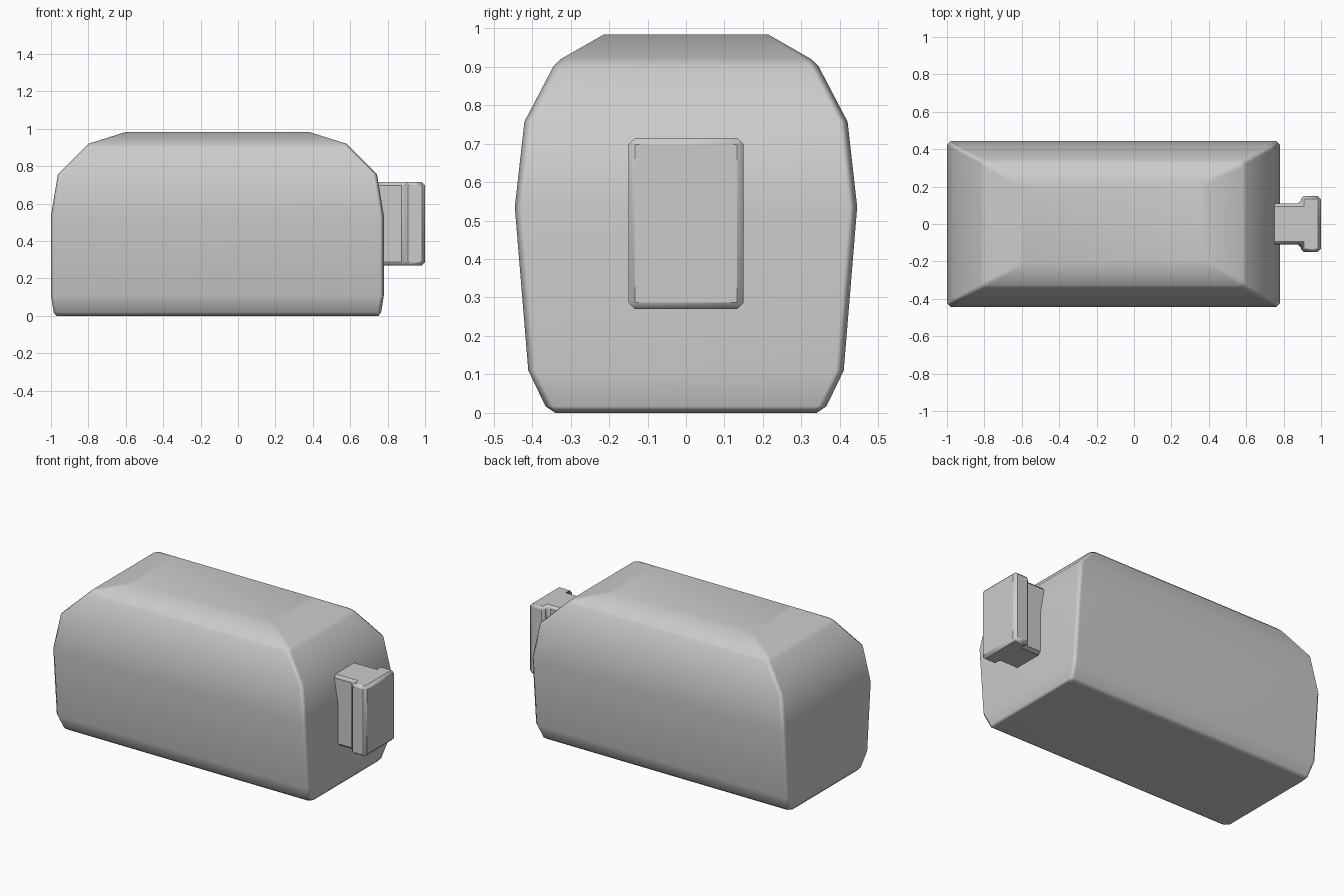
import bpy, bmesh, math

cube = bpy.data.objects.get("Cube")
if cube:
    bpy.data.objects.remove(cube)

grey = bpy.data.materials.new("light_grey")
grey.use_nodes = True
colour = (0.6, 0.6, 0.6, 1)
grey.diffuse_color = colour
grey.node_tree.nodes["Principled BSDF"].inputs["Base Color"].default_value = colour


def loft(name, rings):
    """Skin a stack of equal-length rings and cap both ends."""
    bm = bmesh.new()
    loops = [[bm.verts.new(p) for p in ring] for ring in rings]
    n = len(loops[0])
    for low, high in zip(loops, loops[1:]):
        for i in range(n):
            j = (i + 1) % n
            bm.faces.new((low[i], low[j], high[j], high[i]))
    bm.faces.new(loops[0][::-1])
    bm.faces.new(loops[-1])
    bmesh.ops.recalc_face_normals(bm, faces=bm.faces[:])
    mesh = bpy.data.meshes.new(name)
    bm.to_mesh(mesh)
    bm.free()
    mesh.materials.append(grey)
    obj = bpy.data.objects.new(name, mesh)
    bpy.context.collection.objects.link(obj)
    return obj


def smooth(obj, degrees):
    bpy.ops.object.select_all(action="DESELECT")
    obj.select_set(True)
    bpy.context.view_layer.objects.active = obj
    bpy.ops.object.shade_smooth_by_angle(angle=math.radians(degrees))


def chamfered_ring(hx, hy, z, c=0.022, cx=-0.11):
    """Rectangle with cut corners, counter-clockwise."""
    quarter = [(hx, hy - c), (hx - c, hy)]
    pts = quarter + [(-x, y) for x, y in quarter[::-1]]
    pts += [(-x, -y) for x, y in pts]
    return [(cx + x, y, z) for x, y in pts]


# Body: half length, half width, height
levels = [(0.86, 0.34, 0), (0.875, 0.365, 0.017), (0.89, 0.41, 0.11),
          (0.89, 0.445, 0.535), (0.853, 0.42, 0.757), (0.71, 0.345, 0.9),
          (0.69, 0.325, 0.92), (0.49, 0.215, 0.983)]
body = loft("body", [chamfered_ring(*level) for level in levels])
smooth(body, 60)
weighted = body.modifiers.new("weighted_normals", "WEIGHTED_NORMAL")
weighted.keep_sharp = True

# End knob: T-shaped plan raised vertically, with cut edges
half = [(0.7, 0.11), (0.892, 0.11), (0.892, 0.15), (1, 0.15)]
plan = half + [(x, -y) for x, y in half[::-1]]
knob = loft("end_knob", [[(x, y, z) for x, y in plan] for z in (0.27, 0.715)])
bevel = knob.modifiers.new("cut_edges", "BEVEL")
bevel.width = 0.017
bevel.segments = 1
smooth(knob, 60)
weighted = knob.modifiers.new("weighted_normals", "WEIGHTED_NORMAL")
weighted.keep_sharp = True
